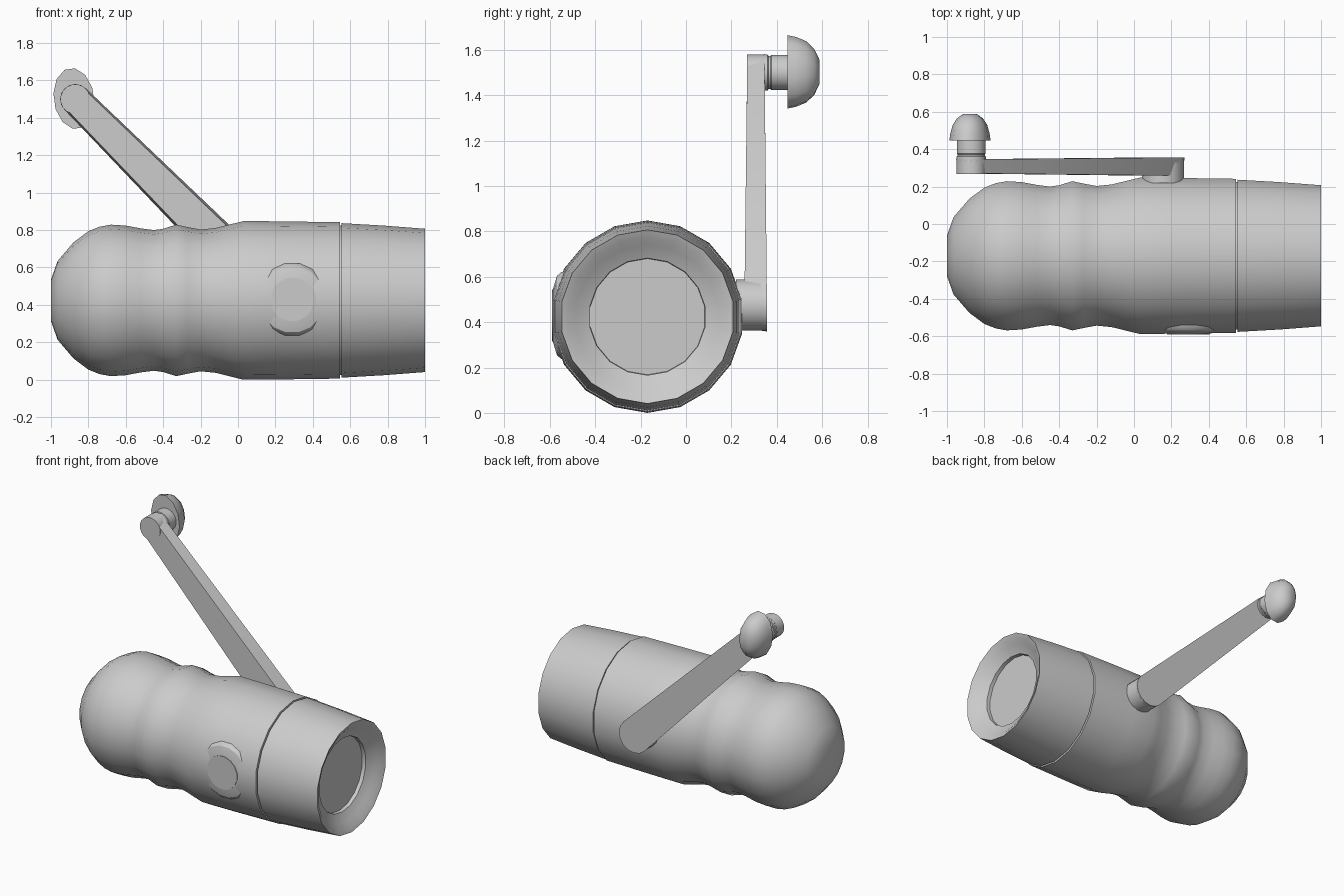
import bpy, bmesh
from math import sin, cos, pi, radians, atan2
from mathutils import Vector

if "Cube" in bpy.data.objects:
    bpy.data.objects.remove(bpy.data.objects["Cube"])

CY, CZ = -0.17, 0.424                      # axis of the torch body
PIVOT, TIP = (0.155, 0.475), (-0.87, 1.5)  # crank ends in x, z


def finish(bm, name, angle=32):
    bmesh.ops.recalc_face_normals(bm, faces=bm.faces)
    me = bpy.data.meshes.new(name)
    bm.to_mesh(me)
    bm.free()
    ob = bpy.data.objects.new(name, me)
    bpy.context.collection.objects.link(ob)
    bpy.ops.object.select_all(action='DESELECT')
    bpy.context.view_layer.objects.active = ob
    ob.select_set(True)
    bpy.ops.object.shade_smooth_by_angle(angle=radians(angle))
    return ob


def skin(name, rings, angle=32):
    """Bridge equal-length rings of points and cap both ends."""
    bm = bmesh.new()
    loops = [[bm.verts.new(p) for p in r] for r in rings]
    n = len(loops[0])
    for a, b in zip(loops, loops[1:]):
        for i in range(n):
            j = (i + 1) % n
            bm.faces.new((a[i], a[j], b[j], b[i]))
    bm.faces.new(loops[0])
    bm.faces.new(loops[-1])
    return finish(bm, name, angle)


def lathe_x(name, profile, n=18):
    return skin(name, [[(x, CY + r * sin(2 * pi * i / n), CZ + r * cos(2 * pi * i / n))
                        for i in range(n)] for x, r in profile])


def lathe_y(name, profile, cx, cz, n, squash=1.0, tilt=0.0, angle=32):
    rings = []
    for y, r in profile:
        ring = []
        for i in range(n):
            t = 2 * pi * (i + 0.5) / n
            u, v = r * squash * sin(t), r * cos(t)
            ring.append((cx + u * cos(tilt) - v * sin(tilt), y,
                         cz + u * sin(tilt) + v * cos(tilt)))
        rings.append(ring)
    return skin(name, rings, angle)


# Rounded grip body with finger waves
lathe_x("grip_body", [
    (-1.0, 0.11), (-0.965, 0.21), (-0.88, 0.31), (-0.80, 0.37), (-0.74, 0.394),
    (-0.68, 0.405), (-0.60, 0.40), (-0.52, 0.385), (-0.45, 0.376), (-0.40, 0.383),
    (-0.33, 0.405), (-0.27, 0.392), (-0.20, 0.379), (-0.12, 0.387), (-0.04, 0.407),
    (0.03, 0.424), (0.20, 0.423), (0.546, 0.418)])

# Thin core showing in the seam
lathe_x("seam_core", [(0.53, 0.40), (0.57, 0.40)])

# Lamp head with recessed reflector
lathe_x("lamp_head", [(0.554, 0.413), (0.78, 0.40), (1.0, 0.383), (0.985, 0.35),
                      (0.96, 0.318), (0.93, 0.258), (0.905, 0.256)])

# Push button on the front with a raised surround
lathe_y("button_surround", [(-0.44, 0.215), (-0.55, 0.195), (-0.569, 0.178), (-0.586, 0.12)],
        0.29, CZ + 0.005, 16)
lathe_y("push_button", [(-0.5, 0.117), (-0.59, 0.117)], 0.29, CZ + 0.005, 16)

# Tapered crank arm: stadium outline, front face slightly narrower
d = Vector((TIP[0] - PIVOT[0], TIP[1] - PIVOT[1]))
head = atan2(d.y, d.x)


def arm_ring(side, scale):
    ring = []
    for (cx, cz), r, start, y in ((PIVOT, 0.116, head + pi / 2, (0.258, 0.356)),
                                  (TIP, 0.081, head - pi / 2, (0.27, 0.346))):
        for k in range(9):
            t = start + pi * k / 8
            ring.append((cx + r * scale * cos(t), y[side], cz + r * scale * sin(t)))
    return ring


skin("crank_arm", [arm_ring(0, 0.88), arm_ring(1, 1.0)])

# Pivot boss, neck and knob
lathe_y("pivot_boss", [(0.22, 0.114), (0.35, 0.114)], *PIVOT, 16)
lathe_y("knob_neck", [(0.268, 0.08), (0.36, 0.08), (0.364, 0.075), (0.372, 0.075),
                      (0.376, 0.078), (0.45, 0.078)], *TIP, 16)
lathe_y("crank_knob", [(0.447, 0.165), (0.485, 0.157), (0.53, 0.138), (0.565, 0.104),
                       (0.588, 0.055)], -0.877, 1.503, 12, 0.66, radians(8), 50)
